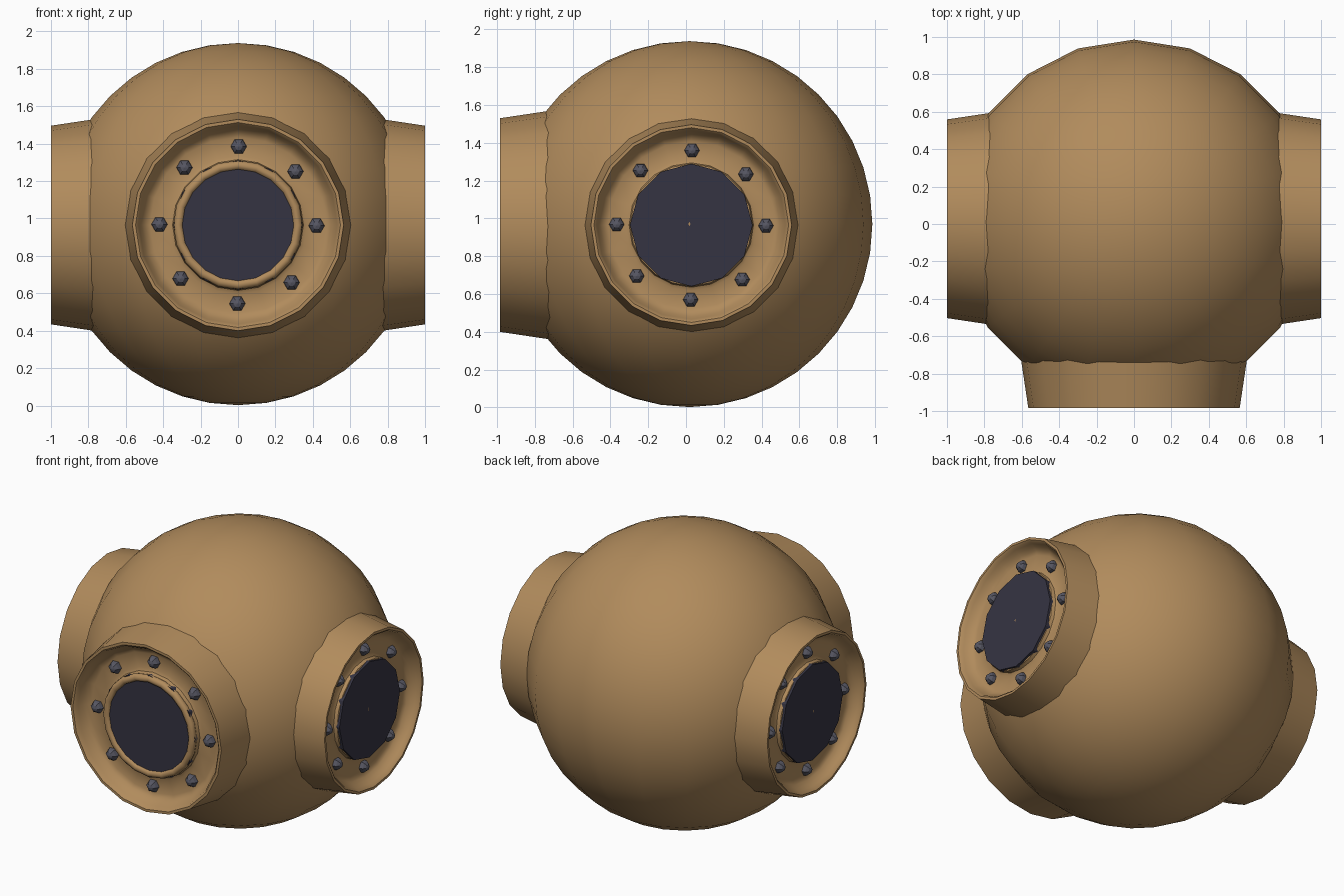
import bpy, bmesh
from math import radians, pi, cos, sin
from mathutils import Matrix, Vector

cube = bpy.data.objects.get("Cube")
if cube:
    bpy.data.objects.remove(cube, do_unlink=True)


def make_material(name, rgb):
    mat = bpy.data.materials.new(name)
    mat.use_nodes = True
    mat.diffuse_color = (*rgb, 1)
    mat.node_tree.nodes["Principled BSDF"].inputs["Base Color"].default_value = (*rgb, 1)
    return mat


BRASS = make_material("aged brass", (0.44, 0.26, 0.108))
GLASS = make_material("dark glass", (0.036, 0.034, 0.055))
STEEL = make_material("bolt steel", (0.095, 0.095, 0.125))


def finish(bm, name, mat, matrix, smooth_angle=None):
    bmesh.ops.recalc_face_normals(bm, faces=bm.faces)
    mesh = bpy.data.meshes.new(name)
    bm.to_mesh(mesh)
    bm.free()
    mesh.materials.append(mat)
    obj = bpy.data.objects.new(name, mesh)
    obj.matrix_world = matrix
    bpy.context.collection.objects.link(obj)
    if smooth_angle:
        bpy.ops.object.select_all(action='DESELECT')
        obj.select_set(True)
        bpy.context.view_layer.objects.active = obj
        bpy.ops.object.shade_smooth_by_angle(angle=radians(smooth_angle))
    return obj


def lathe(profile, sides, closed=False):
    """Spin (radius, height) points around local z."""
    bm = bmesh.new()
    verts = [bm.verts.new((r, 0, h)) for r, h in profile]
    pairs = list(zip(verts, verts[1:])) + ([(verts[-1], verts[0])] if closed else [])
    edges = [bm.edges.new(p) for p in pairs]
    bmesh.ops.spin(bm, geom=verts + edges, cent=(0, 0, 0), axis=(0, 0, 1),
                   angle=2 * pi, steps=sides, use_merge=True)
    bmesh.ops.remove_doubles(bm, verts=bm.verts, dist=1e-5)
    return bm


# Flared collar with a rounded lip, recessed floor and raised window seat
COLLAR = [(0.64, -0.50), (0.565, 0), (0.548, 0), (0.536, -0.012), (0.53, -0.03),
          (0.515, -0.05), (0.50, -0.075), (0.47, -0.088), (0.37, -0.088),
          (0.35, -0.078), (0.343, -0.055), (0.335, -0.05), (0, -0.05)]


def port(name, location, turn, size, window_ring=False):
    place = (Matrix.Translation(location) @ Matrix.Rotation(radians(turn), 4, 'Z')
             @ Matrix.Rotation(radians(90), 4, 'X') @ Matrix.Scale(size, 4))
    finish(lathe(COLLAR, 20), name + "_collar", BRASS, place, 40)

    # Window disc
    bm = bmesh.new()
    bmesh.ops.create_cone(bm, cap_ends=True, segments=12, radius1=0.345,
                          radius2=0.345, depth=0.04)
    finish(bm, name + "_window", GLASS, place @ Matrix.Translation((0, 0, -0.055)))

    # Beaded ring around the window
    if window_ring:
        bead = [(0.32 + 0.026 * cos(a * pi / 4), -0.045 + 0.026 * sin(a * pi / 4))
                for a in range(8)]
        finish(lathe(bead, 20, closed=True), name + "_window_ring", BRASS, place, 60)

    # Bolt circle
    bm = bmesh.new()
    for i in range(8):
        angle = radians(45 * i - (2 if i % 2 else 0.5))
        at = Vector((0.42 * cos(angle), 0.42 * sin(angle), -0.085))
        bmesh.ops.create_uvsphere(
            bm, u_segments=6, v_segments=6, radius=0.043,
            matrix=Matrix.Translation(at) @ Matrix.Rotation(radians(30), 4, 'Z'))
    finish(bm, name + "_bolts", STEEL, place)


# Round shell
bm = bmesh.new()
bmesh.ops.create_uvsphere(bm, u_segments=20, v_segments=20, radius=0.968)
finish(bm, "shell", BRASS, Matrix.Translation((0, 0.018, 0.97)), 60)

# One front port and two smaller side ports
port("front_port", (0, -0.985, 0.965), 0, 1.0, window_ring=True)
port("left_port", (1, 0.028, 0.965), 90, 0.94)
port("right_port", (-1, 0.028, 0.965), -90, 0.94)
